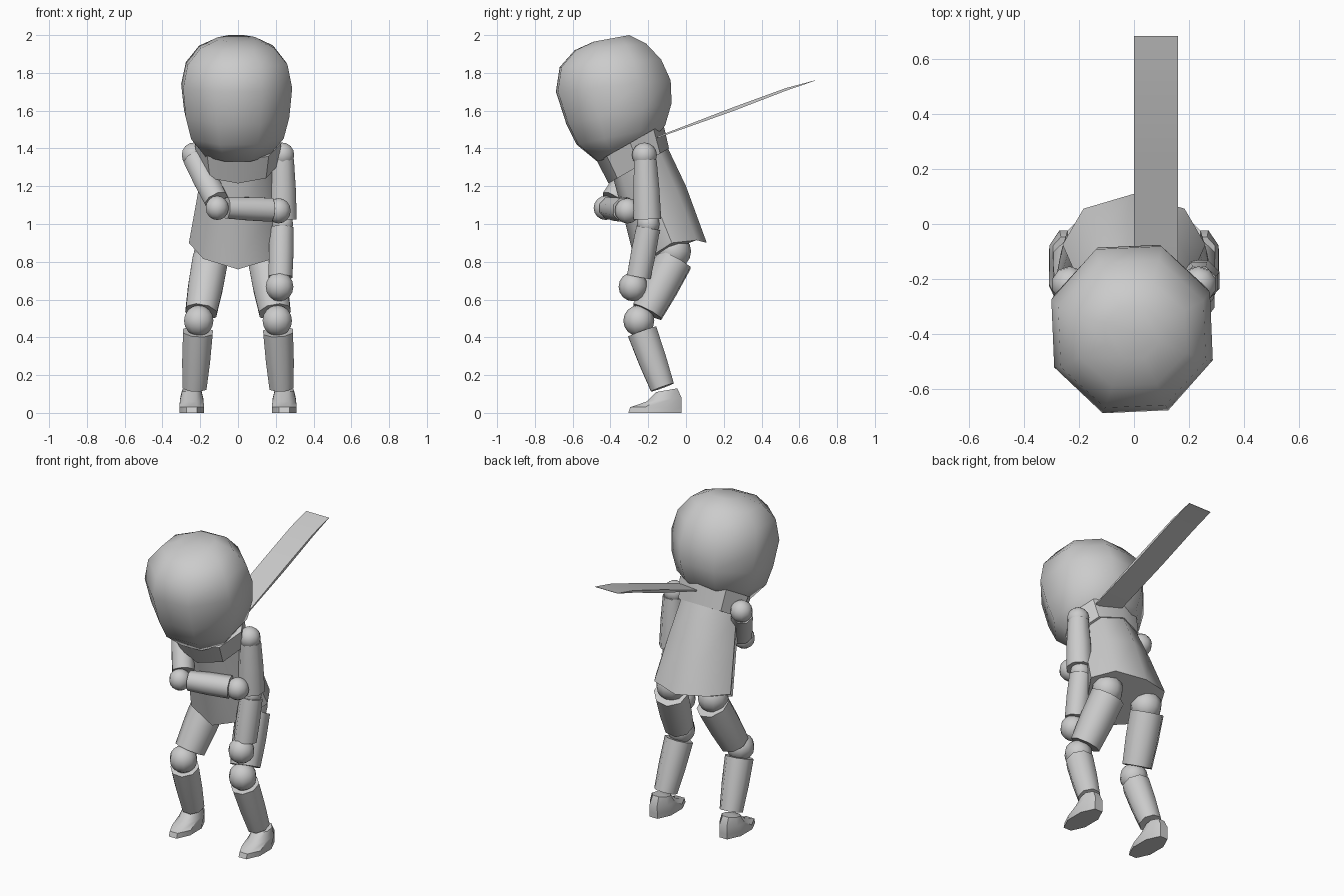
import bpy, bmesh, math
from mathutils import Vector

if "Cube" in bpy.data.objects:
    bpy.data.objects.remove(bpy.data.objects["Cube"])

grey = bpy.data.materials.new("plain grey")
grey.diffuse_color = (0.6, 0.6, 0.6, 1)
grey.use_nodes = True
grey.node_tree.nodes["Principled BSDF"].inputs["Base Color"].default_value = grey.diffuse_color


def finish(name, bm, angle=40):
    bmesh.ops.recalc_face_normals(bm, faces=bm.faces)
    me = bpy.data.meshes.new(name)
    bm.to_mesh(me)
    bm.free()
    me.materials.append(grey)
    ob = bpy.data.objects.new(name, me)
    bpy.context.collection.objects.link(ob)
    bpy.ops.object.select_all(action='DESELECT')
    ob.select_set(True)
    bpy.context.view_layer.objects.active = ob
    bpy.ops.object.shade_smooth_by_angle(angle=math.radians(angle))
    return ob


def skin(bm, rings):
    """Bridge rings of vertices and cap both ends."""
    n = len(rings[0])
    for a, b in zip(rings, rings[1:]):
        for i in range(n):
            j = (i + 1) % n
            bm.faces.new((a[i], a[j], b[j], b[i]))
    bm.faces.new(rings[0])
    bm.faces.new(rings[-1])


def stack(name, levels, turn=0, fit=1, lift=0, cx=0, angle=40):
    """Eight-sided body; each level = front y, front z, back y, back z, half width."""
    bm = bmesh.new()
    rings = []
    for k, (fy, fz, by, bz, w) in enumerate(levels):
        ring = []
        for i in range(8):
            a = math.radians(turn + 45 * i)
            c, s = math.cos(a) * fit, math.sin(a) * fit
            up = lift * c * c if k == 0 else 0
            ring.append(bm.verts.new((cx + w * c, (fy + by) / 2 + s * (by - fy) / 2,
                                      (fz + bz) / 2 + s * (bz - fz) / 2 + up)))
        rings.append(ring)
    skin(bm, rings)
    return finish(name, bm, angle)


def limb(name, p, q, r0, r1, sides=8):
    """Tapered flat-ended limb segment between two points."""
    p, q = Vector(p), Vector(q)
    d = (q - p).normalized()
    u = d.cross(Vector((0, 1, 0))).normalized()
    v = d.cross(u)
    bm = bmesh.new()
    rings = []
    for c, r in ((p, r0), (p.lerp(q, 0.5), (r0 + r1) / 2 * 1.04), (q, r1)):
        rings.append([bm.verts.new(c + r * (u * math.cos(t) + v * math.sin(t)))
                      for t in (2 * math.pi * (i + 0.5) / sides for i in range(sides))])
    skin(bm, rings)
    return finish(name, bm, 50)


def ball(name, c, r):
    bm = bmesh.new()
    bmesh.ops.create_uvsphere(bm, u_segments=10, v_segments=8, radius=r)
    bmesh.ops.translate(bm, verts=bm.verts, vec=c)
    return finish(name, bm, 60)


# Head, leaning forward
stack("head", [
    (-0.47, 1.33, -0.20, 1.42, 0.17),
    (-0.58, 1.42, -0.11, 1.52, 0.25),
    (-0.635, 1.53, -0.075, 1.64, 0.28),
    (-0.69, 1.70, -0.08, 1.76, 0.295),
    (-0.67, 1.83, -0.13, 1.87, 0.27),
    (-0.59, 1.92, -0.21, 1.955, 0.20),
    (-0.49, 1.965, -0.30, 2.0, 0.10)],
    turn=25, fit=1.06, cx=-0.007, angle=60)

# Torso, flaring to the hem, and the tilted scarf around the neck
stack("torso", [
    (-0.26, 0.76, 0.11, 0.90, 0.26),
    (-0.33, 1.04, 0.00, 1.20, 0.22),
    (-0.385, 1.24, -0.10, 1.41, 0.185)], lift=0.07, angle=50)
stack("scarf_band", [
    (-0.41, 1.215, -0.09, 1.40, 0.21),
    (-0.47, 1.33, -0.12, 1.53, 0.23)])

# Scarf tail: thin strip streaming backwards
bm = bmesh.new()
tail = []
for y, z, t in ((-0.15, 1.46, 0.004), (0.25, 1.608, 0.01), (0.53, 1.713, 0.007), (0.685, 1.76, 0.001)):
    tail.append([bm.verts.new((x, y, z + h)) for x, h in ((0, -t), (0.16, -t), (0.16, t), (0, t))])
skin(bm, tail)
finish("scarf_tail", bm)

# Legs
for s, side in ((-1, "right"), (1, "left")):
    ball(side + "_hip", (s * 0.145, -0.065, 0.855), 0.092)
    limb(side + "_thigh", (s * 0.147, -0.06, 0.81), (s * 0.195, -0.205, 0.535), 0.102, 0.09)
    ball(side + "_knee", (s * 0.208, -0.25, 0.488), 0.082)
    limb(side + "_shin", (s * 0.212, -0.232, 0.43), (s * 0.23, -0.125, 0.135), 0.085, 0.069)
    stack(side + "_foot", [
        (-0.31, 0.0, -0.02, 0.0, 0.067),
        (-0.30, 0.03, -0.02, 0.03, 0.067),
        (-0.21, 0.06, -0.02, 0.08, 0.064),
        (-0.16, 0.11, -0.045, 0.13, 0.052)], turn=22.5, fit=1.05, cx=s * 0.245, angle=45)
    ball(side + "_shoulder", (s * 0.235, -0.22, 1.365), 0.066)

# Right arm, folded across the front
limb("right_upper_arm", (-0.228, -0.235, 1.345), (-0.115, -0.385, 1.125), 0.067, 0.068)
ball("right_elbow", (-0.11, -0.425, 1.085), 0.064)
limb("right_forearm", (-0.06, -0.405, 1.085), (0.175, -0.325, 1.075), 0.06, 0.068)
ball("right_hand", (0.215, -0.31, 1.07), 0.067)

# Left arm, hanging down
limb("left_upper_arm", (0.237, -0.215, 1.34), (0.237, -0.205, 1.025), 0.064, 0.08)
ball("left_elbow", (0.235, -0.20, 1.0), 0.06)
limb("left_forearm", (0.232, -0.20, 0.98), (0.225, -0.25, 0.72), 0.068, 0.068)
ball("left_hand", (0.22, -0.28, 0.668), 0.077)
